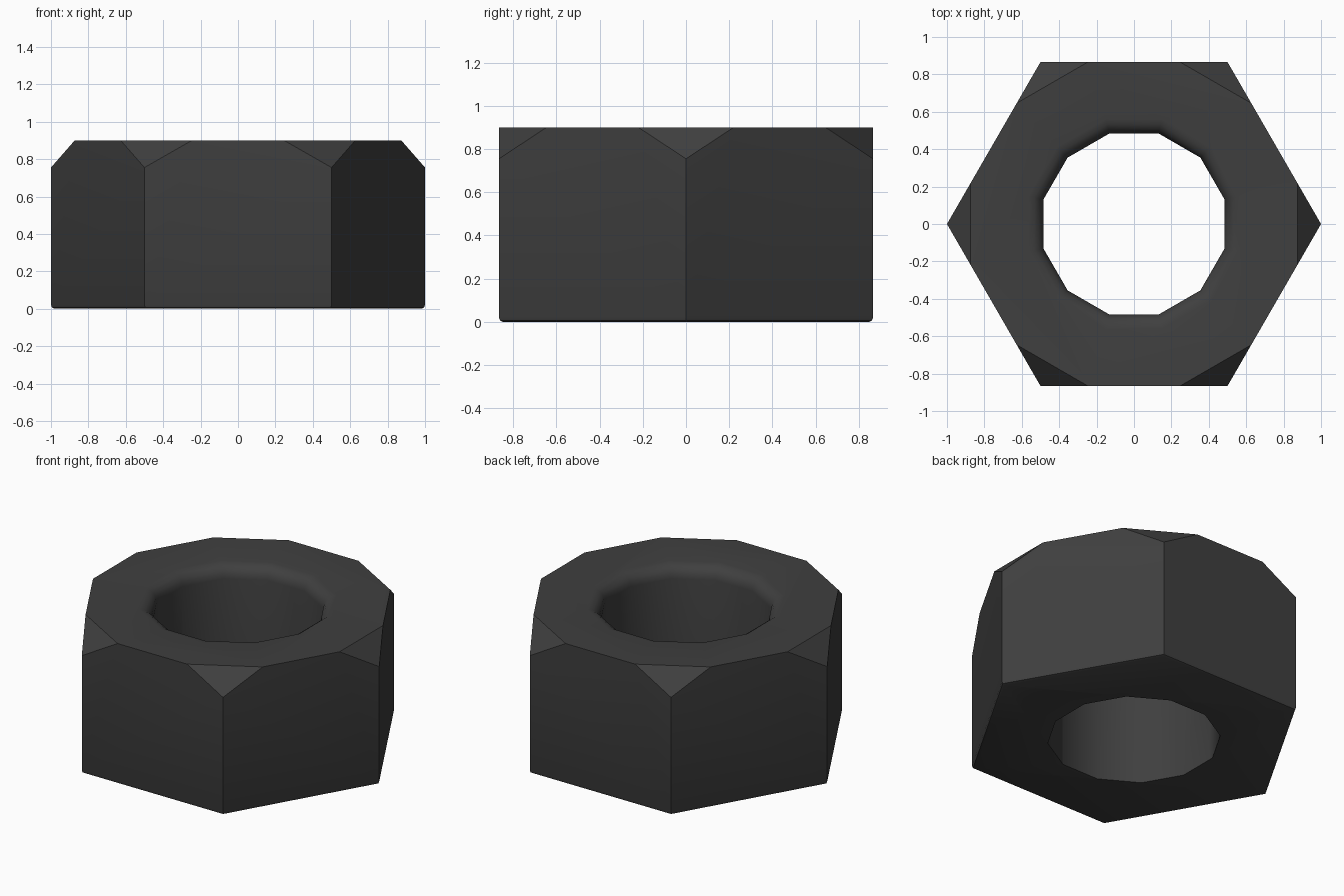
import bpy, bmesh, math
from mathutils import Matrix, Vector

if "Cube" in bpy.data.objects:
    bpy.data.objects.remove(bpy.data.objects["Cube"])

HEIGHT = 0.9


def finish(bm, name):
    bmesh.ops.recalc_face_normals(bm, faces=bm.faces)
    mesh = bpy.data.meshes.new(name)
    bm.to_mesh(mesh)
    bm.free()
    obj = bpy.data.objects.new(name, mesh)
    bpy.context.collection.objects.link(obj)
    return obj


# Hexagonal body: softened bottom edge, corners cut off at the top
bm = bmesh.new()
cut = 0.873
half_chord = (1 - cut) * math.sqrt(3)
corner = [(0.98, 0, 0), (0.994, 0, 0.006), (1, 0, 0.02), (1, 0, 0.755),
          (cut, half_chord, HEIGHT), (cut, -half_chord, HEIGHT)]
for i in range(6):
    turn = Matrix.Rotation(i * math.pi / 3, 3, 'Z')
    for p in corner:
        bm.verts.new(turn @ Vector(p))
bmesh.ops.convex_hull(bm, input=bm.verts[:])
bmesh.ops.dissolve_limit(bm, angle_limit=0.02, verts=bm.verts[:], edges=bm.edges[:])
nut = finish(bm, "hex_nut")

# Twelve-sided hole cutter with a rounded flare at the top rim
bm = bmesh.new()
r, flare = 0.502, 0.08
profile = [(r, -0.1)]
for k in range(5):
    a = k * math.pi / 8
    profile.append((r + flare * (1 - math.cos(a)), HEIGHT - flare + flare * math.sin(a)))
profile.append((r + flare, HEIGHT + 0.1))
rings = []
for rad, z in profile:
    rings.append([bm.verts.new((rad * math.cos((j + 0.5) * math.pi / 6),
                                rad * math.sin((j + 0.5) * math.pi / 6), z))
                  for j in range(12)])
for lo, hi in zip(rings, rings[1:]):
    for j in range(12):
        n = (j + 1) % 12
        bm.faces.new((lo[j], lo[n], hi[n], hi[j]))
bm.faces.new(rings[0][::-1])
bm.faces.new(rings[-1])
cutter = finish(bm, "hole_cutter")
cutter.hide_render = True

# Cut the hole
mod = nut.modifiers.new("hole", 'BOOLEAN')
mod.operation = 'DIFFERENCE'
mod.solver = 'EXACT'
mod.object = cutter
bpy.context.view_layer.objects.active = nut
nut.select_set(True)
bpy.ops.object.modifier_apply(modifier=mod.name)
bpy.data.objects.remove(cutter)

# Dark metal, smooth only inside the hole and along the soft bottom edge
mat = bpy.data.materials.new("dark_metal")
mat.diffuse_color = (0.05, 0.05, 0.05, 1)
mat.use_nodes = True
mat.node_tree.nodes["Principled BSDF"].inputs["Base Color"].default_value = mat.diffuse_color
nut.data.materials.clear()
nut.data.materials.append(mat)
bpy.ops.object.shade_smooth_by_angle(angle=math.radians(35))
